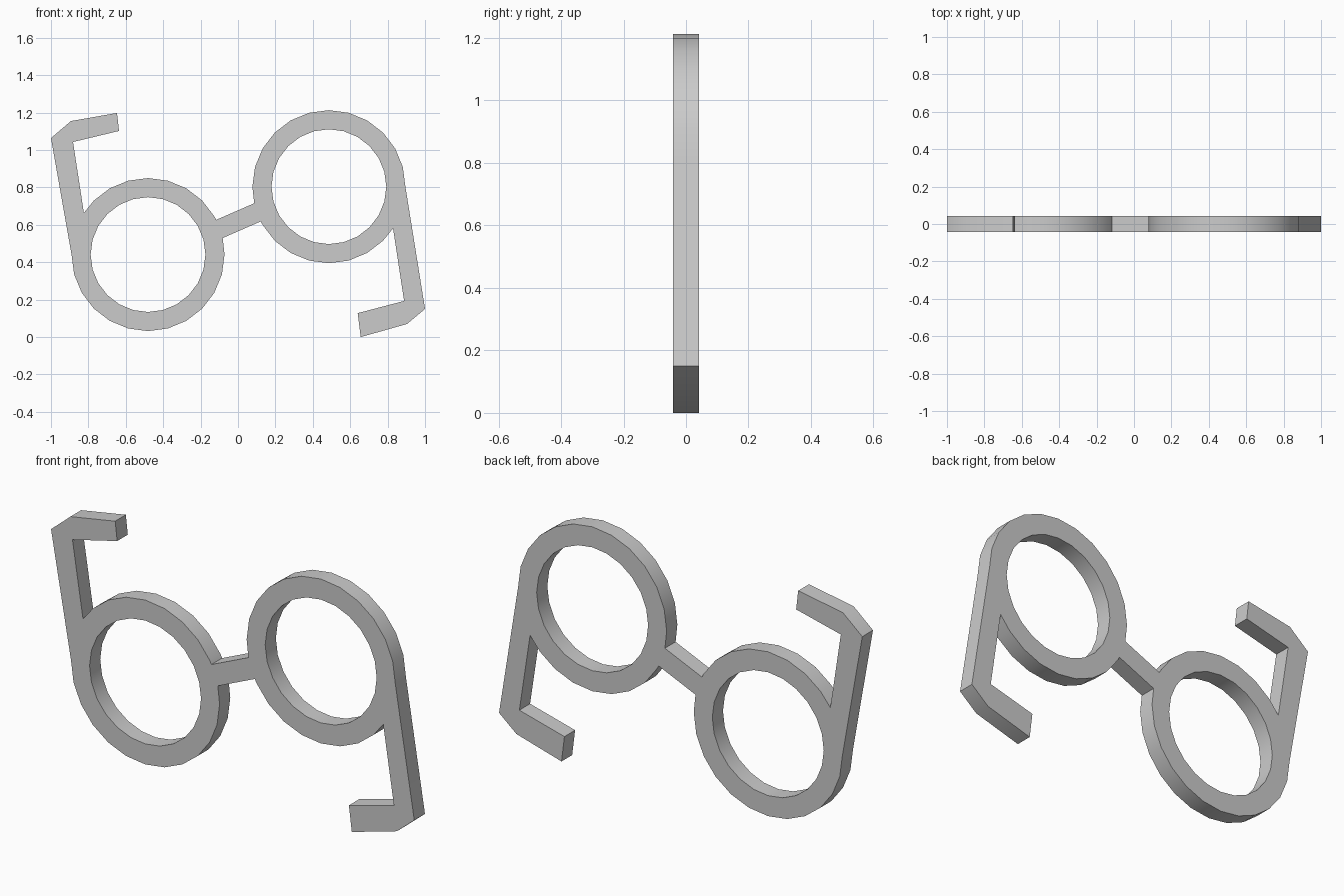
import bpy, bmesh
from math import sin, cos, radians, floor
from mathutils import Vector

if "Cube" in bpy.data.objects:
    bpy.data.objects.remove(bpy.data.objects["Cube"])

R_OUT, R_IN, HALF = 0.409, 0.307, 0.042
STEP = 15  # rings have 24 sides


def on_ring(c, r, deg):
    return (c[0] + r * cos(radians(deg)), c[1] + r * sin(radians(deg)))


def arc(c, a0, a1):
    """Outer rim points: both ends plus the regular ring corners between."""
    angles = [a0]
    a = (floor(a0 / STEP) + 1) * STEP
    while a < a1 - 1:
        if a > a0 + 1:
            angles.append(a)
        a += STEP
    return [on_ring(c, R_OUT, t) for t in angles + [a1]]


def half_outline(c, turn, arm, join):
    """Rim from bridge to arm, around the hooked arm, then rim back to bridge."""
    return (arc(c, turn + 27, turn + 147) + arm
            + arc(c, turn + join, turn + 372.5))


# Two rims, with hooked temple arms pointing up and down
left_c, right_c = (-0.481, 0.441), (0.486, 0.804)
left_arm = [(-0.882, 1.043), (-0.636, 1.102), (-0.647, 1.198),
            (-0.893, 1.155), (-1.0, 1.064)]
right_arm = [(0.888, 0.193), (0.640, 0.128), (0.656, 0.0),
             (0.904, 0.070), (1.0, 0.150)]

# One outer outline (the bridge is the join between halves) and two lens holes
loops = [half_outline(left_c, 0, left_arm, 180)
         + half_outline(right_c, 180, right_arm, 180)]
for c in (left_c, right_c):
    loops.append([on_ring(c, R_IN, a) for a in range(0, 360, STEP)])

bm = bmesh.new()
edges = []
for pts in loops:
    vs = [bm.verts.new((x, -HALF, z)) for x, z in pts]
    edges += [bm.edges.new((v, vs[(i + 1) % len(vs)])) for i, v in enumerate(vs)]

# Fill the flat face and give it thickness
bmesh.ops.triangle_fill(bm, edges=edges, use_beauty=True, normal=Vector((0, -1, 0)))
ext = bmesh.ops.extrude_face_region(bm, geom=bm.faces[:], use_keep_orig=True)
bmesh.ops.translate(bm, vec=(0, 2 * HALF, 0),
                    verts=[g for g in ext["geom"] if isinstance(g, bmesh.types.BMVert)])
bmesh.ops.recalc_face_normals(bm, faces=bm.faces[:])

mesh = bpy.data.meshes.new("spectacle_frame")
bm.to_mesh(mesh)
bm.free()
frame = bpy.data.objects.new("spectacle_frame", mesh)
bpy.context.collection.objects.link(frame)

bpy.context.view_layer.objects.active = frame
frame.select_set(True)
bpy.ops.object.shade_smooth_by_angle(angle=radians(40))
